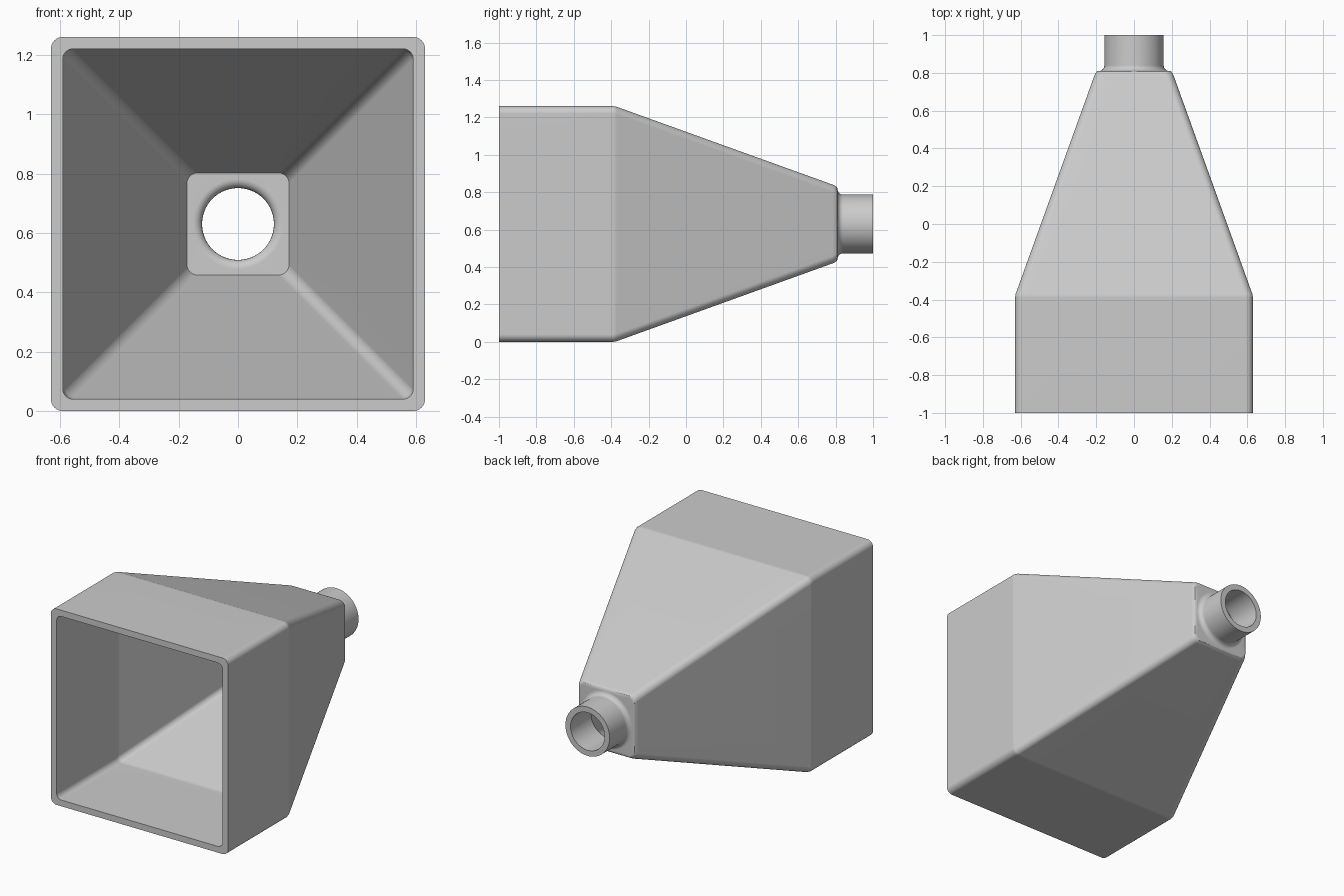
import bpy
import bmesh
from math import sin, cos, pi

cube = bpy.data.objects.get("Cube")
if cube:
    bpy.data.objects.remove(cube)

CORNER, FLAT = 8, 6          # segments around each corner, points along each flat
CENTRE_Z = 0.63

grey = bpy.data.materials.new("light_grey")
grey.use_nodes = True
grey.diffuse_color = (0.6, 0.6, 0.6, 1)
grey.node_tree.nodes["Principled BSDF"].inputs["Base Color"].default_value = (0.6, 0.6, 0.6, 1)


def square_ring(half, radius):
    """Rounded square outline, starting at the right flat's upper end."""
    points = []
    for quarter in range(4):
        c, s = cos(quarter * pi / 2), sin(quarter * pi / 2)
        inner = half - radius
        side = [(inner + radius * cos(a), inner + radius * sin(a))
                for a in (i * pi / 2 / CORNER for i in range(CORNER + 1))]
        side += [(inner - 2 * inner * i / (FLAT + 1), half) for i in range(1, FLAT + 1)]
        points += [(x * c - z * s, x * s + z * c) for x, z in side]
    return points


def circle_ring(radius):
    """Circle with the same point count and diagonal alignment as square_ring."""
    per_side = CORNER + 1 + FLAT
    return [(radius * cos(a), radius * sin(a)) for a in
            (pi / 4 + (i - CORNER / 2) * pi / 2 / per_side for i in range(4 * per_side))]


def arc(y, r, dy, dr, start, end, steps=5):
    """Fillet stations along a quarter arc centred on (y, r)."""
    angles = [start + (end - start) * i / steps for i in range(steps + 1)]
    return [(y + dy * sin(a), circle_ring(r + dr * cos(a))) for a in angles]


# Outer skin, front to back: box, taper, rounded shoulder, fillet, spout
stations = [(y, square_ring(h, r)) for y, h, r in (
    (-1, 0.63, 0.04), (-0.39, 0.63, 0.04), (-0.37, 0.6264, 0.04),
    (0.785, 0.21, 0.04), (0.797, 0.204, 0.04), (0.806, 0.198, 0.04), (0.81, 0.189, 0.04))]
stations += arc(0.84, 0.187, -0.03, -0.03, pi / 2, 0)
stations.append((1, circle_ring(0.157)))
# Inner skin, back to front: bore, rounded mouth, flat floor, taper, box
stations.append((1, circle_ring(0.121)))
stations += arc(0.80, 0.151, -0.03, -0.03, 0, pi / 2)
stations += [(y, square_ring(h, r)) for y, h, r in (
    (0.77, 0.172, 0.035), (-0.37, 0.584, 0.035), (-0.39, 0.59, 0.035), (-1, 0.59, 0.035))]

bm = bmesh.new()
rings = [[bm.verts.new((x, y, z + CENTRE_Z)) for x, z in ring] for y, ring in stations]
for a, b in zip(rings, rings[1:] + rings[:1]):
    for i in range(len(a)):
        j = (i + 1) % len(a)
        bm.faces.new((a[i], a[j], b[j], b[i]))
bmesh.ops.recalc_face_normals(bm, faces=bm.faces)
mesh = bpy.data.meshes.new("hollow_funnel")
bm.to_mesh(mesh)
bm.free()
mesh.materials.append(grey)
funnel = bpy.data.objects.new("hollow_funnel", mesh)
bpy.context.collection.objects.link(funnel)

# Smooth fillets while the broad panels stay flat
bpy.ops.object.select_all(action='DESELECT')
funnel.select_set(True)
bpy.context.view_layer.objects.active = funnel
bpy.ops.object.shade_smooth_by_angle(angle=pi / 6)
weighted = funnel.modifiers.new("flat_panels", 'WEIGHTED_NORMAL')
weighted.keep_sharp = True
